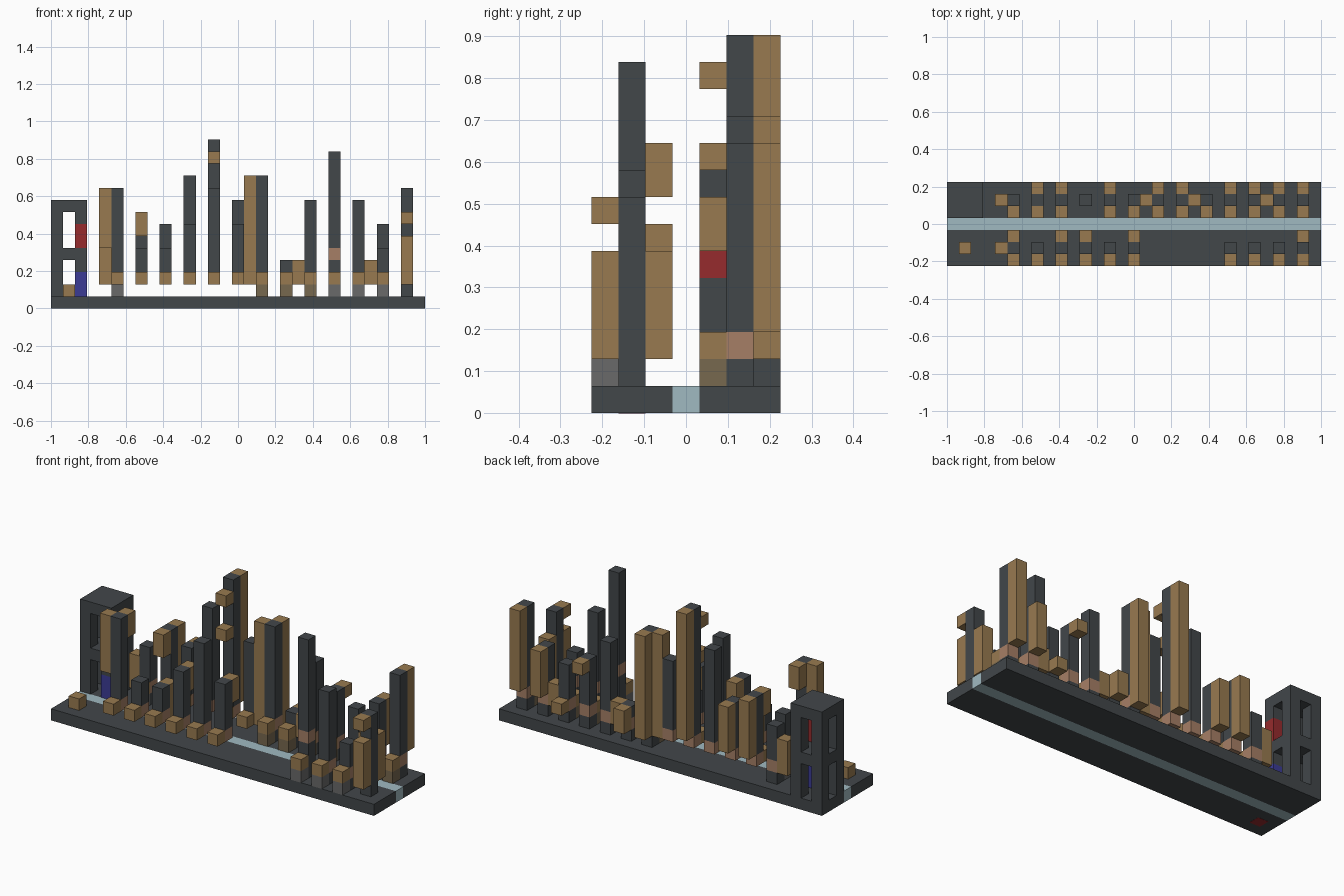
import bpy
import bmesh

CELL = 2 / 31  # edge of one building block

if "Cube" in bpy.data.objects:
    bpy.data.objects.remove(bpy.data.objects["Cube"], do_unlink=True)


def linear(channel):
    """Convert one display channel to a linear value."""
    value = channel / 255
    return value / 12.92 if value < 0.04 else ((value + 0.055) / 1.055) ** 2.4


def material(name, code):
    colour = [linear(channel) for channel in bytes.fromhex(code)] + [1]
    mat = bpy.data.materials.new(name)
    mat.use_nodes = True
    mat.diffuse_color = colour
    mat.node_tree.nodes["Principled BSDF"].inputs["Base Color"].default_value = colour
    return mat


charcoal = material("charcoal", "42474a")
tan = material("tan", "987a50")
pale_blue = material("pale blue", "a0bac1")
red = material("red", "962b2d")
blue = material("blue", "3b3b95")
rose_brown = material("rose brown", "a67f66")
grey = material("grey", "6a6a6a")
umber = material("umber", "77684f")


def block(name, mat, x, y, bottom, top, wide=1, deep=1):
    """Box given by its corner cell, its size in cells and its height range."""
    mesh = bpy.data.meshes.new(name)
    bm = bmesh.new()
    bmesh.ops.create_cube(bm, size=1)
    for v in bm.verts:
        v.co.x = (x + (v.co.x + 0.5) * wide - 15.5) * CELL
        v.co.y = (y + (v.co.y + 0.5) * deep - 3.5) * CELL
        v.co.z = (bottom + (v.co.z + 0.5) * (top - bottom)) * CELL
    bm.to_mesh(mesh)
    bm.free()
    mesh.materials.append(mat)
    obj = bpy.data.objects.new(name, mesh)
    bpy.context.collection.objects.link(obj)
    return obj


def pillar(name, x, y, top, band, grounded):
    """Dark column with a single rose band."""
    start = 1 if grounded else 2
    if band > start:
        block(name + "_base", charcoal, x, y, start, band)
    block(name + "_band", rose_brown, x, y, band, band + 1)
    block(name + "_shaft", charcoal, x, y, band + 1, top)


# Base slab split by the pale channel
block("front_base", charcoal, 0, 0, 0, 1, wide=31, deep=3)
block("channel", pale_blue, 0, 3, 0, 1, wide=31)
block("back_base", charcoal, 0, 4, 0, 1, wide=31, deep=3)
block("underside_marker", red, 1, 1, -0.02, 0.5).location.z = 0.02 * CELL - 0.001
block("lone_block", tan, 1, 1, 1, 2)

# Open frame tower: corner posts, middle floor and roof
for x in (0, 2):
    for y in (4, 6):
        if (x, y) != (2, 4):
            block("tower_post", charcoal, x, y, 1, 8)
block("tower_post_blue", blue, 2, 4, 1, 3)
block("tower_post_middle", charcoal, 2, 4, 3, 5)
block("tower_post_red", red, 2, 4, 5, 7)
block("tower_post_top", charcoal, 2, 4, 7, 8)
block("tower_floor", charcoal, 0, 4, 4, 5, wide=2, deep=3)
block("tower_floor_side", charcoal, 2, 5, 4, 5, deep=2)
block("tower_roof", charcoal, 0, 4, 8, 9, wide=3, deep=3)

# Front row: pillars with a block before each
for x, top in zip(range(5, 17, 2), (10, 5, 5, 7, 10, 7)):
    pillar("front_pillar", x, 1, top, 2, False)
    block("front_block", tan, x, 0, 2, 3)
for x, top, band in ((23, 13, 4), (25, 9, 2), (27, 5, 2)):
    pillar("front_pillar", x, 1, top, band, True)
    block("front_block", tan, x, 0, 2, 3)
    block("front_foot", grey, x, 0, 1, 2)
block("end_pillar", charcoal, 29, 1, 1, 8)
block("end_front_panel", tan, 29, 0, 2, 6)
block("end_front_cap", tan, 29, 0, 7, 8)

# Panels behind the front row
for x, bottom, top in ((5, 8, 10), (9, 2, 5), (11, 5, 7), (15, 5, 7), (29, 2, 6)):
    block("front_row_panel", tan, x, 2, bottom, top)

# Back row: pillars, low blocks and their feet
tops = (6, 8, 7, 11, 14, 9, 11, 4, 9, 7, 6, 7, 10)
for x, top in zip(range(5, 31, 2), tops):
    grounded = x == 5 or x > 16
    pillar("back_pillar", x, 5, top, 2, grounded)
    if x != 11:
        block("back_row_block", tan, x, 4, 2, 3)
    if grounded:
        block("back_row_foot", grey if x == 5 else umber, x, 4, 1, 2)

# Raised blocks on the channel side of the back row
for x, bottom, top in ((7, 6, 8), (13, 9, 10), (13, 12, 13)):
    block("raised_block", tan, x, 4, bottom, top)

# Panels on the rear of the back row
rear = ((7, 3, 8), (9, 3, 7), (13, 3, 14), (17, 2, 11), (19, 2, 4),
        (23, 6, 7), (25, 2, 3), (27, 3, 7), (29, 3, 10))
for x, bottom, top in rear:
    block("rear_panel", tan, x, 6, bottom, top)

# Panels standing beside pillars
block("side_panel", tan, 4, 1, 5, 10)
for x, top in ((4, 5), (16, 11), (20, 4), (26, 4)):
    block("side_panel", tan, x, 5, 2, top)
